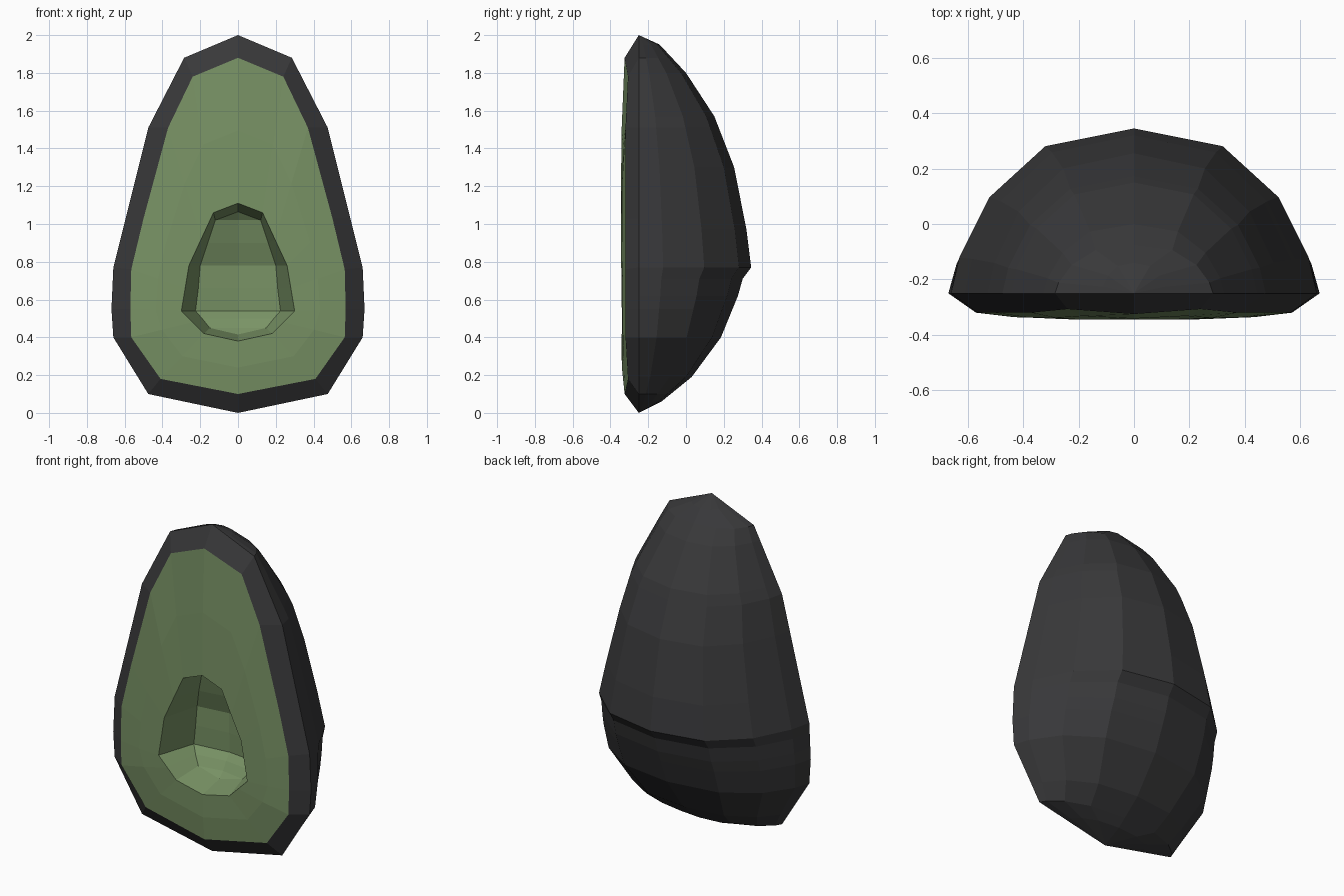
import bpy, bmesh
from mathutils import Vector

if "Cube" in bpy.data.objects:
    bpy.data.objects.remove(bpy.data.objects["Cube"])


def material(name, color):
    m = bpy.data.materials.new(name)
    m.diffuse_color = (*color, 1)
    m.use_nodes = True
    m.node_tree.nodes["Principled BSDF"].inputs["Base Color"].default_value = m.diffuse_color
    return m


def add_object(name, faces, mat):
    # faces are lists of points; shared corners are welded
    bm = bmesh.new()
    for f in faces:
        bm.faces.new([bm.verts.new(p) for p in f])
    bmesh.ops.remove_doubles(bm, verts=bm.verts, dist=0.0005)
    bmesh.ops.dissolve_degenerate(bm, edges=bm.edges, dist=0.0001)
    me = bpy.data.meshes.new(name)
    bm.to_mesh(me)
    bm.free()
    me.materials.append(mat)
    ob = bpy.data.objects.new(name, me)
    bpy.context.collection.objects.link(ob)


def ring(half):
    # mirror a right half (top to bottom) into a closed clockwise loop
    right = [Vector(p) for p in half]
    return right + [Vector((-p.x, p.y, p.z)) for p in right[-2:0:-1]]


def bridge(a, b):
    n = len(a)
    return [[a[(i + 1) % n], a[i], b[i], b[(i + 1) % n]] for i in range(n)]


def interp(table, z):
    for (v0, z0), (v1, z1) in zip(table, table[1:]):
        if z1 <= z <= z0:
            return v0 + (v1 - v0) * (z0 - z) / (z0 - z1)


skin_mat = material("skin", (0.04, 0.04, 0.042))
flesh_mat = material("flesh", (0.19, 0.29, 0.13))

# profiles: half width and back depth against height
SEAM = -0.25
outline = [(0, 2), (.285, 1.88), (.475, 1.51), (.595, 1.03), (.66, .77),
           (.67, .55), (.66, .4), (.475, .1), (0, 0)]
depth = [(0, 2), (.11, 1.95), (.25, 1.8), (.40, 1.57), (.505, 1.3), (.57, .97),
         (.595, .77), (.55, .71), (.525, .62), (.435, .4), (.28, .19), (.12, .06), (0, 0)]
section = [(1, 0), (.955, .217), (.79, .583), (.485, .892), (0, 1)]
section += [(-u, v) for u, v in section[-2::-1]]

# skin: rounded back lofted from horizontal sections
heights = sorted({z for _, z in outline + depth}, reverse=True)
rows = [[Vector((u * interp(outline, z), SEAM + v * interp(depth, z), z))
         for u, v in section] for z in heights]
skin = []
for up, lo in zip(rows, rows[1:]):
    for j in range(len(section) - 1):
        skin.append([up[j], lo[j], lo[j + 1], up[j + 1]])

# skin: sloping rim around the cut face
rim = ring([(0, -.325, 1.88), (.24, -.307, 1.78), (.37, -.32, 1.51), (.5, -.32, 1.03),
            (.565, -.32, .76), (.57, -.32, .55), (.565, -.32, .4),
            (.41, -.307, .18), (0, -.325, .1)])
skin += bridge(ring([(x, SEAM, z) for x, z in outline]), rim)

# flesh: gently domed cut face down to the stone hollow
hole = ring([(0, -.345, 1.11), (.13, -.345, 1.06), (.195, -.345, .92), (.26, -.343, .78),
             (.28, -.341, .66), (.30, -.34, .54), (.24, -.34, .48),
             (.18, -.34, .42), (0, -.342, .38)])
middle = [a.lerp(b, .5) + Vector((0, -.006, 0)) for a, b in zip(rim, hole)]
flesh = bridge(rim, middle) + bridge(middle, hole)

# flesh: hollow walls and creased floor
floor_half = [(0, -.19, 1.065), (.12, -.18, 1.02), (.16, -.15, .9), (.20, -.11, .78),
              (.21, -.11, .66), (.225, -.106, .54), (.19, -.14, .5),
              (.15, -.17, .45), (0, -.18, .415)]
flesh += bridge(hole, ring(floor_half))
edge = [Vector(p) for p in floor_half]
mid = [Vector((0, p.y + (.025 if p.x else 0), p.z)) for p in edge]
left = [Vector((-p.x, p.y, p.z)) for p in edge]
for i in range(len(edge) - 1):
    for a, b in ((mid, edge), (left, mid)):
        quad = [a[i], a[i + 1], b[i + 1], b[i]]
        pts = [p for k, p in enumerate(quad) if (p - quad[k - 1]).length > 1e-5]
        if len(pts) > 2:
            flesh.append(pts)

add_object("fruit_skin", skin, skin_mat)
add_object("fruit_flesh", flesh, flesh_mat)
